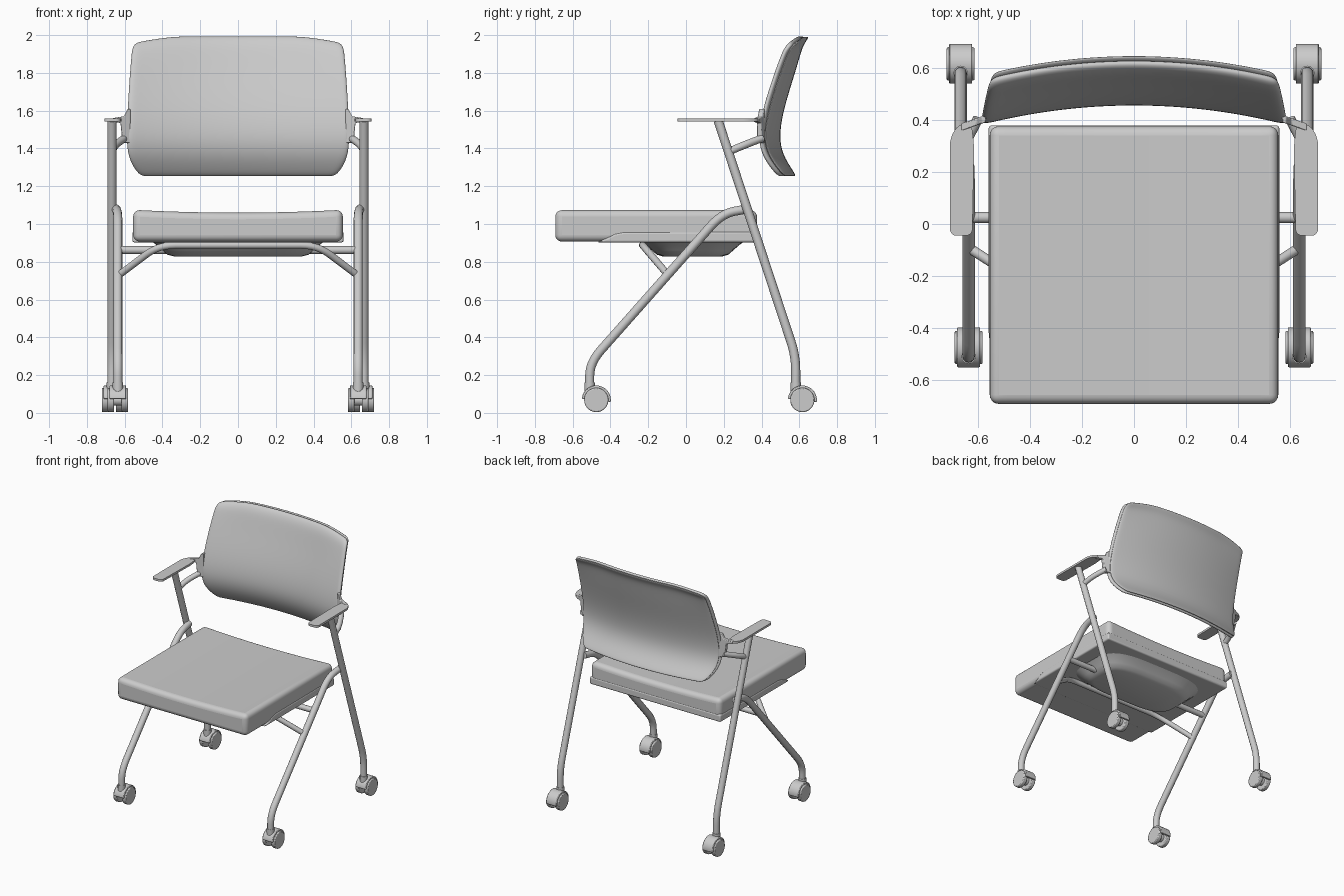
import bpy, bmesh, math
from mathutils import Vector

if "Cube" in bpy.data.objects:
    bpy.data.objects.remove(bpy.data.objects["Cube"], do_unlink=True)

GREY = (0.6, 0.6, 0.6, 1)
grey = bpy.data.materials.new("plain_grey")
grey.use_nodes = True
grey.diffuse_color = GREY
grey.node_tree.nodes["Principled BSDF"].inputs["Base Color"].default_value = GREY


def select(ob):
    bpy.ops.object.select_all(action="DESELECT")
    ob.select_set(True)
    bpy.context.view_layer.objects.active = ob


def finish(name, bm, bevel=0, segments=4, subdivide=0, thickness=0, angle=35):
    bmesh.ops.recalc_face_normals(bm, faces=bm.faces[:])
    mesh = bpy.data.meshes.new(name)
    bm.to_mesh(mesh)
    bm.free()
    ob = bpy.data.objects.new(name, mesh)
    bpy.context.collection.objects.link(ob)
    mesh.materials.append(grey)
    if thickness:
        mod = ob.modifiers.new("thickness", "SOLIDIFY")
        mod.thickness, mod.offset = thickness, 0
    if bevel:
        mod = ob.modifiers.new("round", "BEVEL")
        mod.width, mod.segments = bevel, segments
        mod.limit_method, mod.angle_limit = "ANGLE", math.radians(40)
    if subdivide:
        mod = ob.modifiers.new("smooth", "SUBSURF")
        mod.levels = mod.render_levels = subdivide
    select(ob)
    bpy.ops.object.shade_smooth_by_angle(angle=math.radians(angle))
    return ob


def loft(name, rings, **options):
    """Skin equal-length rings of points and cap both ends."""
    bm = bmesh.new()
    rows = [[bm.verts.new(p) for p in ring] for ring in rings]
    n = len(rows[0])
    for a, b in zip(rows, rows[1:]):
        for i in range(n):
            j = (i + 1) % n
            bm.faces.new((a[i], a[j], b[j], b[i]))
    bm.faces.new(rows[0])
    bm.faces.new(rows[-1])
    return finish(name, bm, **options)


def prism(name, outline, axis, low, high, **options):
    """Extrude a flat outline along one axis."""
    place = {"X": lambda a, b, c: (c, a, b),
             "Y": lambda a, b, c: (a, c, b),
             "Z": lambda a, b, c: (a, b, c)}[axis]
    rings = [[place(a, b, c) for a, b in outline] for c in (low, high)]
    return loft(name, rings, **options)


def arc(cy, cz, r, start, end, n):
    angles = [math.radians(start + (end - start) * i / n) for i in range(n + 1)]
    return [(cy + r * math.cos(t), cz + r * math.sin(t)) for t in angles]


def tube(name, points, radius, bend=0.06):
    """Round tube through points, with filleted bends."""
    pts = [Vector(p) for p in points]
    path = [pts[0]]
    for a, b, c in zip(pts, pts[1:], pts[2:]):
        p = b + (a - b).normalized() * min(bend, (a - b).length * 0.48)
        q = b + (c - b).normalized() * min(bend, (c - b).length * 0.48)
        path += [p.lerp(b, t / 6).lerp(b.lerp(q, t / 6), t / 6) for t in range(7)]
    path.append(pts[-1])
    curve = bpy.data.curves.new(name, "CURVE")
    curve.dimensions = "3D"
    curve.bevel_depth, curve.bevel_resolution = radius, 4
    curve.use_fill_caps = True
    spline = curve.splines.new("POLY")
    spline.points.add(len(path) - 1)
    for sp, p in zip(spline.points, path):
        sp.co = (*p, 1)
    curve.materials.append(grey)
    ob = bpy.data.objects.new(name, curve)
    bpy.context.collection.objects.link(ob)
    select(ob)
    bpy.ops.object.convert(target="MESH")
    bpy.ops.object.shade_smooth_by_angle(angle=math.radians(40))


# Seat cushion with a slightly dished top
top = [(0.555 * i / 8, 1.06 + 0.015 * (i / 8) ** 2) for i in range(8, -9, -1)]
prism("seat_cushion", [(-0.555, 0.907), (0.555, 0.907)] + top, "Y", -0.692, 0.376,
      bevel=0.035, segments=5)

# Seat shell wrapping the lower rear of the cushion
shell = [(-0.47, 0.903), (0.379, 0.903), (0.379, 0.96), (-0.33, 0.958),
         (-0.38, 0.948), (-0.42, 0.925)]
prism("seat_shell", shell, "X", -0.559, 0.559, bevel=0.02)

# Dished pan below the seat
pan = []
for z, rx, ry in [(0.915, 0.47, 0.29), (0.895, 0.44, 0.255), (0.86, 0.40, 0.215),
                  (0.838, 0.375, 0.19), (0.829, 0.34, 0.16)]:
    ring = []
    for i in range(48):
        c, s = math.cos(math.tau * i / 48), math.sin(math.tau * i / 48)
        ring.append((rx * math.copysign(abs(c) ** 0.55, c),
                     0.035 + ry * math.copysign(abs(s) ** 0.55, s), z))
    pan.append(ring)
loft("under_pan", pan, angle=50)

# Curved backrest: centre depth, height and half width of each row
BACK = [(0.565, 1.252, 0.52), (0.525, 1.31, 0.562), (0.492, 1.37, 0.585),
        (0.474, 1.45, 0.592), (0.486, 1.56, 0.588), (0.518, 1.68, 0.582),
        (0.556, 1.80, 0.574), (0.585, 1.90, 0.567), (0.603, 1.955, 0.563),
        (0.632, 1.992, 0.55)]


def back_layer(name, shift, thickness, scale, rows):
    bm = bmesh.new()
    grid = []
    for y, z, w in rows:
        line = []
        for i in range(-10, 11):
            x = w * scale * i / 10
            droop = 0.035 * max(0, (abs(x) - 0.3) / 0.25) ** 1.5
            droop *= max(0, (z - 1.8) / 0.19)
            line.append(bm.verts.new((x, y + shift - 0.072 * (x / 0.58) ** 2, z - droop)))
        grid.append(line)
    for a, b in zip(grid, grid[1:]):
        for i in range(20):
            bm.faces.new((a[i], a[i + 1], b[i + 1], b[i]))
    finish(name, bm, thickness=thickness, subdivide=2)


back_layer("backrest_cushion", -0.008, 0.03, 1.0, BACK)
back_layer("backrest_shell", 0.014, 0.014, 0.985, BACK)

# Bars below the seat
tube("cross_bar", [(-0.63, 0.025, 0.862), (0.63, 0.025, 0.862)], 0.021)
tube("front_support_bar", [(-0.63, -0.095, 0.73), (-0.42, -0.23, 0.888),
                           (0.42, -0.23, 0.888), (0.63, -0.095, 0.73)], 0.019, 0.09)


def caster(name, x, y):
    z, r = 0.068, 0.064
    disc = arc(y, z, r, 0, 352.5, 47)
    for s, side in ((-1, "outer"), (1, "inner")):
        a, b = sorted((x + s * 0.020, x + s * 0.054))
        prism(f"{name}_{side}_wheel", disc, "X", a, b, bevel=0.006, segments=2)
    hood = arc(y, z, 0.077, -8, 175, 24) + arc(y, z, 0.062, 175, -8, 24)
    prism(f"{name}_hood", hood, "X", x - 0.044, x + 0.044, bevel=0.004, segments=2)
    prism(f"{name}_axle", arc(y, z, 0.03, 0, 345, 23), "X", x - 0.03, x + 0.03)
    tube(f"{name}_stem", [(x, y - 0.035, 0.09), (x, y - 0.035, 0.16)], 0.028)


for s, side in ((1, "left"), (-1, "right")):
    # Leg tubes
    xr, xf = s * 0.667, s * 0.636
    tube(f"{side}_rear_leg", [(xr, 0.17, 1.548), (xr, 0.581, 0.30), (xr, 0.581, 0.12)],
         0.024, 0.08)
    tube(f"{side}_front_leg", [(xf, -0.51, 0.12), (xf, -0.51, 0.265), (xf, 0.19, 1.055),
                               (s * 0.645, 0.325, 1.08)], 0.024, 0.09)
    caster(f"{side}_front_caster", xf, -0.475)
    caster(f"{side}_rear_caster", xr, 0.616)

    # Armrest pad with rounded ends
    pad = [(s * 0.708, -0.045), (s * 0.622, -0.045), (s * 0.615, 0.30),
           (s * 0.625, 0.385), (s * 0.675, 0.385), (s * 0.708, 0.33)]
    ob = prism(f"{side}_armrest", pad, "Z", 1.543, 1.559)
    ob.modifiers.clear()
    bm = bmesh.new()
    bm.from_mesh(ob.data)
    upright = [e for e in bm.edges if abs(e.verts[0].co.z - e.verts[1].co.z) > 0.01]
    bmesh.ops.bevel(bm, geom=upright, offset=0.032, segments=5, profile=0.5,
                    affect="EDGES", clamp_overlap=True)
    bm.to_mesh(ob.data)
    bm.free()
    bpy.ops.object.shade_smooth_by_angle(angle=math.radians(35))

    # Bracket and brace joining the arm to the backrest
    flange = [(0.57, 1.43), (0.612, 1.43), (0.622, 1.535), (0.665, 1.54),
              (0.665, 1.56), (0.605, 1.57), (0.585, 1.61), (0.57, 1.61)]
    ring = [[(s * x, 0.37 + (0.66 - x) * 0.35 + d, z) for x, z in flange]
            for d in (-0.01, 0.018)]
    loft(f"{side}_back_bracket", ring, bevel=0.004, segments=2)
    tube(f"{side}_arm_brace", [(xr, 0.215, 1.378), (s * 0.655, 0.30, 1.415),
                               (s * 0.60, 0.405, 1.455)], 0.02)
